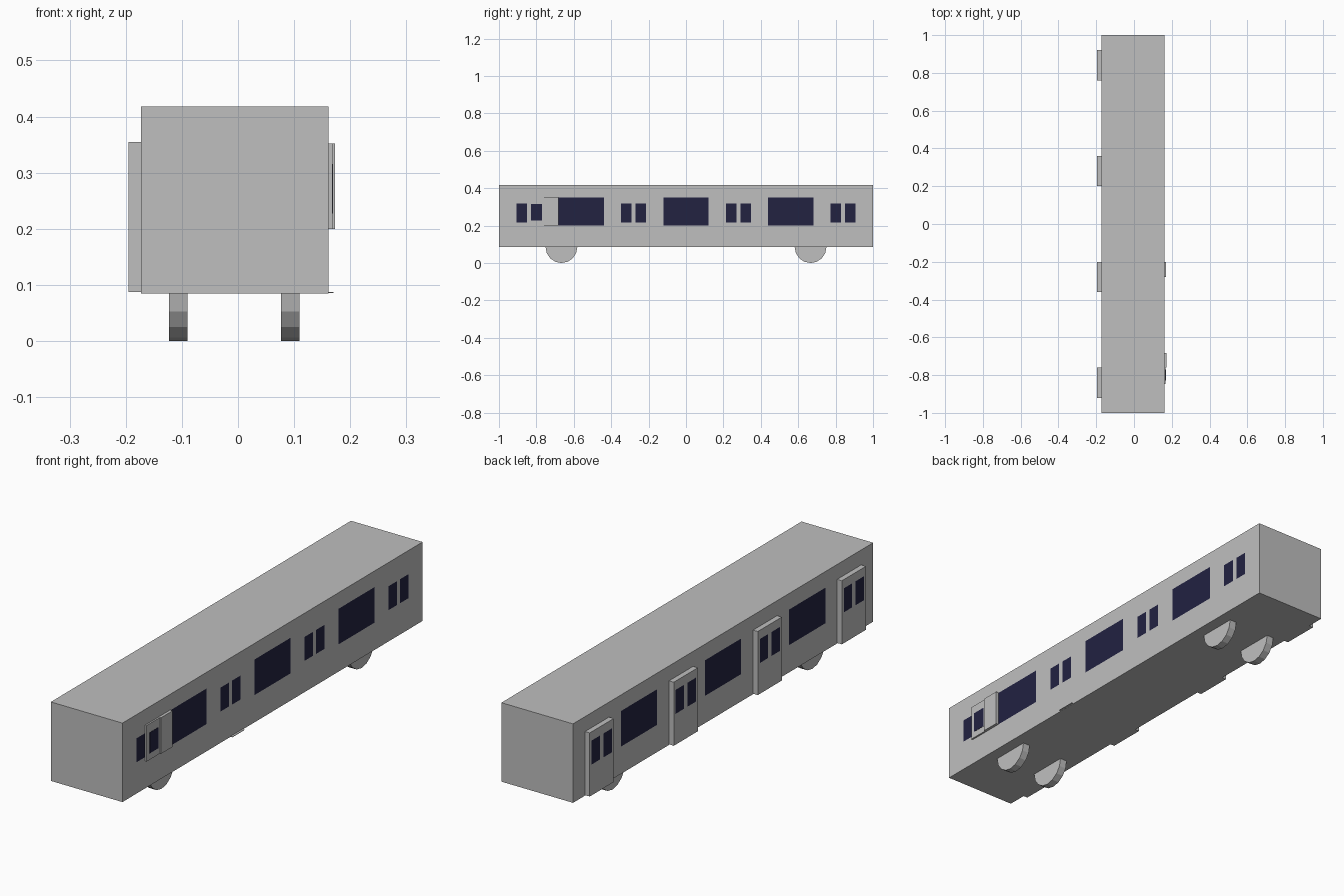
import bpy, bmesh, math
from mathutils import Vector

if "Cube" in bpy.data.objects:
    bpy.data.objects.remove(bpy.data.objects["Cube"])

def material(name, color):
    m = bpy.data.materials.new(name)
    m.diffuse_color = (*color, 1)
    m.use_nodes = True
    m.node_tree.nodes["Principled BSDF"].inputs["Base Color"].default_value = m.diffuse_color
    return m

GREY = material("light_grey", (0.52, 0.52, 0.52))
GLASS = material("dark_navy_glass", (0.016, 0.016, 0.053))

def add_object(name, bm, mats):
    bmesh.ops.recalc_face_normals(bm, faces=bm.faces)
    me = bpy.data.meshes.new(name)
    bm.to_mesh(me)
    bm.free()
    for m in mats:
        me.materials.append(m)
    ob = bpy.data.objects.new(name, me)
    bpy.context.collection.objects.link(ob)
    return ob

def box_bm(lo, hi):
    bm = bmesh.new()
    bmesh.ops.create_cube(bm, size=1)
    for v in bm.verts:
        v.co = Vector([(a + b) / 2 + c * (b - a) for a, b, c in zip(lo, hi, v.co)])
    return bm

def box(name, lo, hi, mat):
    return add_object(name, box_bm(lo, hi), [mat])

# Layout of the carriage sides
X0, X1, Z0, Z1 = -0.173, 0.161, 0.085, 0.418
RECESS = 0.022
DOORS = [(c - 0.08, c + 0.08) for c in (-0.84, -0.28, 0.28, 0.84)]
DOOR_Z = (0.087, 0.355)
PANES = [(c + s * 0.039 - 0.028, c + s * 0.039 + 0.028)
         for c in (-0.84, -0.28, 0.28, 0.84) for s in (-1, 1)]
PANE_Z = (0.217, 0.318)
WINDOWS = [(c - 0.121, c + 0.121) for c in (-0.56, 0, 0.56)]
WINDOW_Z = (0.2, 0.35)

def inside(c, spans, zr):
    return zr[0] < c.z < zr[1] and any(a < c.y < b for a, b in spans)

# Carriage body: cut the box along door and window edges
bm = box_bm((X0, -1, Z0), (X1, 1, Z1))
cuts = [((0, y, 0), (0, 1, 0)) for span in DOORS + PANES + WINDOWS for y in span]
cuts += [((0, 0, z), (0, 0, 1)) for zr in (DOOR_Z, PANE_Z, WINDOW_Z) for z in zr]
for co, no in cuts:
    bmesh.ops.bisect_plane(bm, geom=bm.verts[:] + bm.edges[:] + bm.faces[:],
                           plane_co=co, plane_no=no, dist=1e-5)
bm.normal_update()

# Paint glass on the side faces, then push the doors inwards
for f in bm.faces:
    c = f.calc_center_median()
    if abs(f.normal.x) > 0.9 and (inside(c, PANES, PANE_Z) or inside(c, WINDOWS, WINDOW_Z)):
        f.material_index = 1
for side in (-1, 1):
    door_faces = [f for f in bm.faces if f.normal.x * side > 0.9
                  and inside(f.calc_center_median(), DOORS, DOOR_Z)]
    ret = bmesh.ops.extrude_face_region(bm, geom=door_faces)
    moved = [g for g in ret["geom"] if isinstance(g, bmesh.types.BMVert)]
    bmesh.ops.translate(bm, verts=moved, vec=(-side * RECESS, 0, 0))
    bm.normal_update()
bmesh.ops.dissolve_limit(bm, angle_limit=0.01, verts=bm.verts[:], edges=bm.edges[:],
                         delimit={'MATERIAL'})
add_object("carriage_body", bm, [GREY, GLASS])

# Half-round wheels, 16 sides to the full circle
R = 0.085
for xn, xa in (("left", -0.123), ("right", 0.077)):
    for yn, y in (("front", -0.666), ("rear", 0.666)):
        bm = bmesh.new()
        ring = [bm.verts.new((xa, y + R * math.cos(math.pi * i / 8),
                              Z0 - R * math.sin(math.pi * i / 8))) for i in range(9)]
        face = bm.faces.new(ring)
        ret = bmesh.ops.extrude_face_region(bm, geom=[face], use_keep_orig=True)
        bmesh.ops.translate(bm, vec=(0.033, 0, 0),
                            verts=[g for g in ret["geom"] if isinstance(g, bmesh.types.BMVert)])
        add_object(f"{yn}_{xn}_wheel", bm, [GREY])

# Raised panels beside the front right door, with their own pane
box("open_door_panel", (0.138, -0.848, 0.2), (0.168, -0.76, 0.352), GREY)
box("wall_panel", (0.155, -0.76, 0.2), (0.173, -0.682, 0.352), GREY)
box("open_door_pane", (0.166, -0.829, 0.227), (0.169, -0.77, 0.315), GLASS)

# Thin step at the second door
box("door_step", (0.14, -0.28, 0.0855), (0.17, -0.2, 0.0875), GREY)
